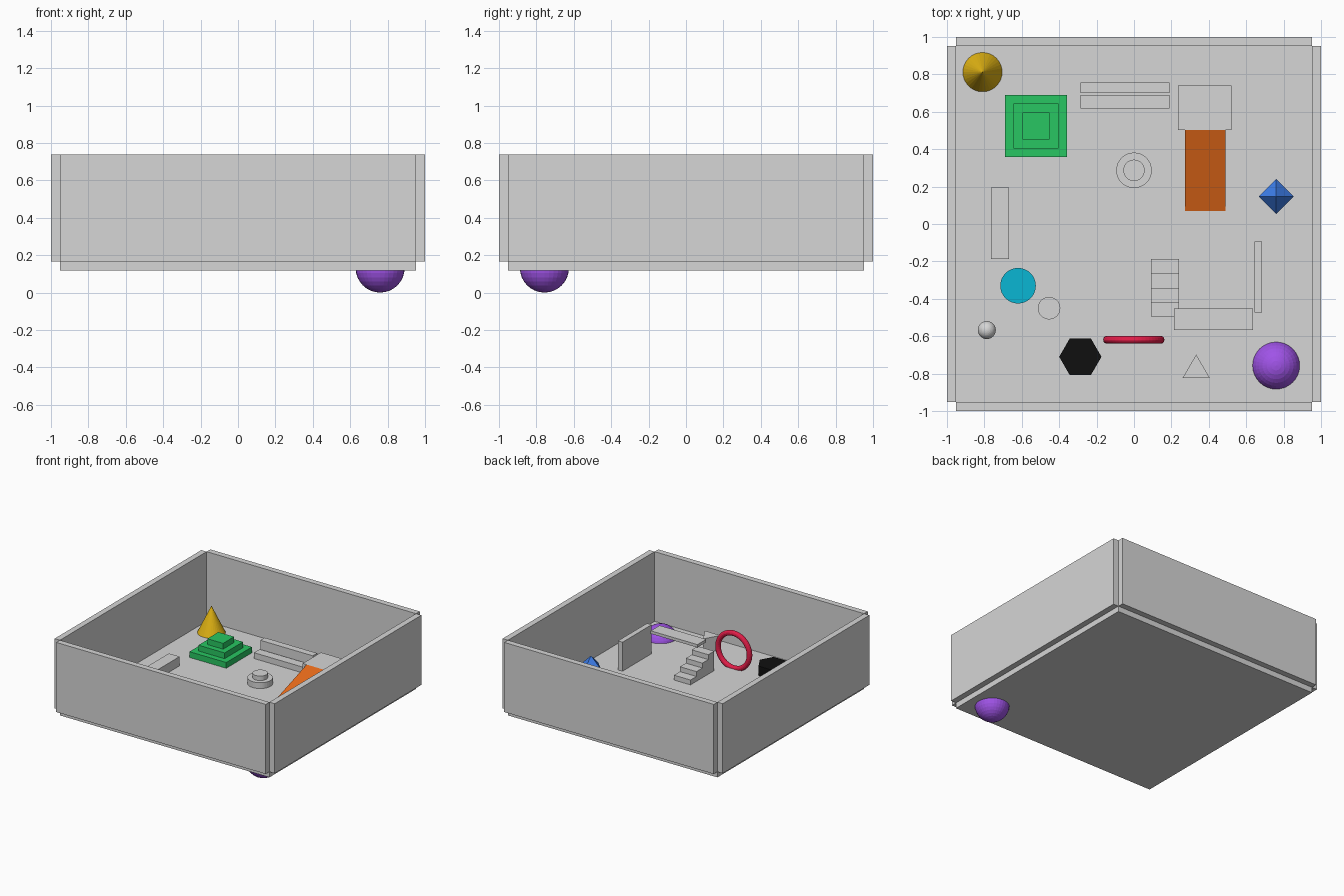
import bpy, bmesh, math
from mathutils import Matrix

if "Cube" in bpy.data.objects:
    bpy.data.objects.remove(bpy.data.objects["Cube"])

FLOOR = 0.165  # height of the floor surface


def material(name, r, g, b):
    lin = lambda c: (c / 255 / 12.92) if c < 11 else ((c / 255 + 0.055) / 1.055) ** 2.4
    m = bpy.data.materials.new(name)
    m.diffuse_color = (lin(r), lin(g), lin(b), 1)
    m.use_nodes = True
    m.node_tree.nodes["Principled BSDF"].inputs["Base Color"].default_value = m.diffuse_color
    return m


grey = material("light_grey", 214, 214, 214)
green = material("green", 40, 198, 98)
orange = material("orange", 249, 115, 28)
yellow = material("yellow", 228, 182, 20)
blue = material("blue", 62, 128, 238)
cyan = material("cyan", 10, 182, 212)
purple = material("purple", 168, 88, 243)
red = material("red", 225, 29, 72)
black = material("black", 16, 16, 16)


def finish(bm, name, mat):
    bmesh.ops.recalc_face_normals(bm, faces=bm.faces)
    me = bpy.data.meshes.new(name)
    bm.to_mesh(me)
    bm.free()
    me.materials.append(mat)
    ob = bpy.data.objects.new(name, me)
    bpy.context.collection.objects.link(ob)
    return ob


def box(name, x0, x1, y0, y1, z0, z1, mat=grey):
    bm = bmesh.new()
    m = Matrix.Translation(((x0 + x1) / 2, (y0 + y1) / 2, (z0 + z1) / 2))
    m = m @ Matrix.Diagonal((x1 - x0, y1 - y0, z1 - z0, 1))
    bmesh.ops.create_cube(bm, size=1, matrix=m)
    return finish(bm, name, mat)


def column(name, x, y, r, z0, z1, mat=grey, sides=32, r_top=None, turn=0):
    bm = bmesh.new()
    m = Matrix.Translation((x, y, (z0 + z1) / 2)) @ Matrix.Rotation(turn, 4, 'Z')
    bmesh.ops.create_cone(bm, cap_ends=True, segments=sides, radius1=r,
                          radius2=r if r_top is None else r_top, depth=z1 - z0, matrix=m)
    return finish(bm, name, mat)


def ball(name, x, y, z, r, mat):
    bm = bmesh.new()
    bmesh.ops.create_uvsphere(bm, u_segments=32, v_segments=16, radius=r,
                              matrix=Matrix.Translation((x, y, z)))
    return finish(bm, name, mat)


def extrude_side(name, profile, x0, x1, mat):
    """Extrude a (y, z) profile along x."""
    bm = bmesh.new()
    face = bm.faces.new([bm.verts.new((x0, y, z)) for y, z in profile])
    new = bmesh.ops.extrude_face_region(bm, geom=[face])["geom"]
    bmesh.ops.translate(bm, vec=(x1 - x0, 0, 0),
                        verts=[v for v in new if isinstance(v, bmesh.types.BMVert)])
    return finish(bm, name, mat)


# Room: floor slab and four walls with open corners
box("floor", -0.952, 0.952, -0.952, 0.952, 0.119, FLOOR)
for side, s in (("left", -1), ("right", 1)):
    a, b = sorted((s * 0.952, s))
    box(side + "_wall", a, b, -0.952, 0.952, FLOOR, 0.737)
for side, s in (("front", -1), ("back", 1)):
    a, b = sorted((s * 0.952, s))
    box(side + "_wall", -0.952, 0.952, a, b, FLOOR, 0.737)

# Stepped pyramid
for i, half in enumerate((0.167, 0.119, 0.0715)):
    box(f"pyramid_tier_{i + 1}", -0.524 - half, -0.524 + half, 0.524 - half, 0.524 + half,
        FLOOR + i * 0.0476, FLOOR + (i + 1) * 0.0476, green)

# Ramp and its platform
extrude_side("ramp", [(0.07, FLOOR), (0.503, FLOOR), (0.503, 0.308)], 0.272, 0.489, orange)
box("platform", 0.236, 0.52, 0.503, 0.74, FLOOR, 0.308)

# Two low ledges and a long block
box("low_ledge", -0.287, 0.19, 0.617, 0.69, FLOOR, 0.213)
box("high_ledge", -0.287, 0.19, 0.70, 0.757, FLOOR, 0.283)
box("long_block", -0.764, -0.667, -0.188, 0.194, FLOOR, 0.241)

# Round pedestal
column("pedestal_base", 0, 0.287, 0.095, FLOOR, 0.213)
column("pedestal_top", 0, 0.287, 0.057, 0.213, 0.25)

# Cone, drums and prisms
column("cone", -0.81, 0.812, 0.105, FLOOR, 0.385, yellow, r_top=0)
column("wide_drum", -0.62, -0.33, 0.095, FLOOR, 0.30, cyan)
column("small_drum", -0.454, -0.45, 0.06, FLOOR, 0.27)
column("hex_prism", -0.287, -0.71, 0.113, FLOOR, 0.243, black, sides=6, turn=math.pi / 6 * 3)
tri = [(0.26, -0.823), (0.405, -0.823), (0.3325, -0.698)]
bm = bmesh.new()
low, high = ([bm.verts.new((x, y, z)) for x, y in tri] for z in (FLOOR, 0.283))
bm.faces.new(low)
bm.faces.new(high)
for i in range(3):
    j = (i + 1) % 3
    bm.faces.new((low[i], low[j], high[j], high[i]))
finish(bm, "triangle_prism", grey)

# Balls
ball("large_ball", 0.76, -0.757, 0.131, 0.131, purple)
ball("small_ball", -0.787, -0.567, 0.213, 0.048, grey)

# Octahedron from two stacked four-sided points
bm = bmesh.new()
cx, cy, cz, r = 0.76, 0.147, 0.26, 0.094
ring = [bm.verts.new((cx + r * dx, cy + r * dy, cz))
        for dx, dy in ((1, 0), (0, 1), (-1, 0), (0, -1))]
for s in (-1, 1):
    tip = bm.verts.new((cx, cy, cz + s * r))
    for i in range(4):
        bm.faces.new((ring[i], ring[(i + 1) % 4], tip))
finish(bm, "octahedron", blue)

# Upright ring
bpy.ops.mesh.primitive_torus_add(major_segments=48, minor_segments=12, major_radius=0.143,
                                 minor_radius=0.021, location=(-0.001, -0.619, 0.306),
                                 rotation=(math.pi / 2, 0, 0))
hoop = bpy.context.object
hoop.name = "hoop"
hoop.data.materials.append(red)

# Stairs rising towards the front
profile = [(-0.187, FLOOR)]
for i in range(4):
    z = FLOOR + (i + 1) * 0.04
    profile += [(-0.187 - i * 0.077, z), (-0.187 - (i + 1) * 0.077, z)]
profile.append((-0.495, FLOOR))
extrude_side("stairs", profile, 0.09, 0.24, grey)

# Raised plank and upright panel
box("plank", 0.213, 0.637, -0.567, -0.452, 0.338, 0.362)
box("panel", 0.643, 0.685, -0.473, -0.094, FLOOR, 0.403)
